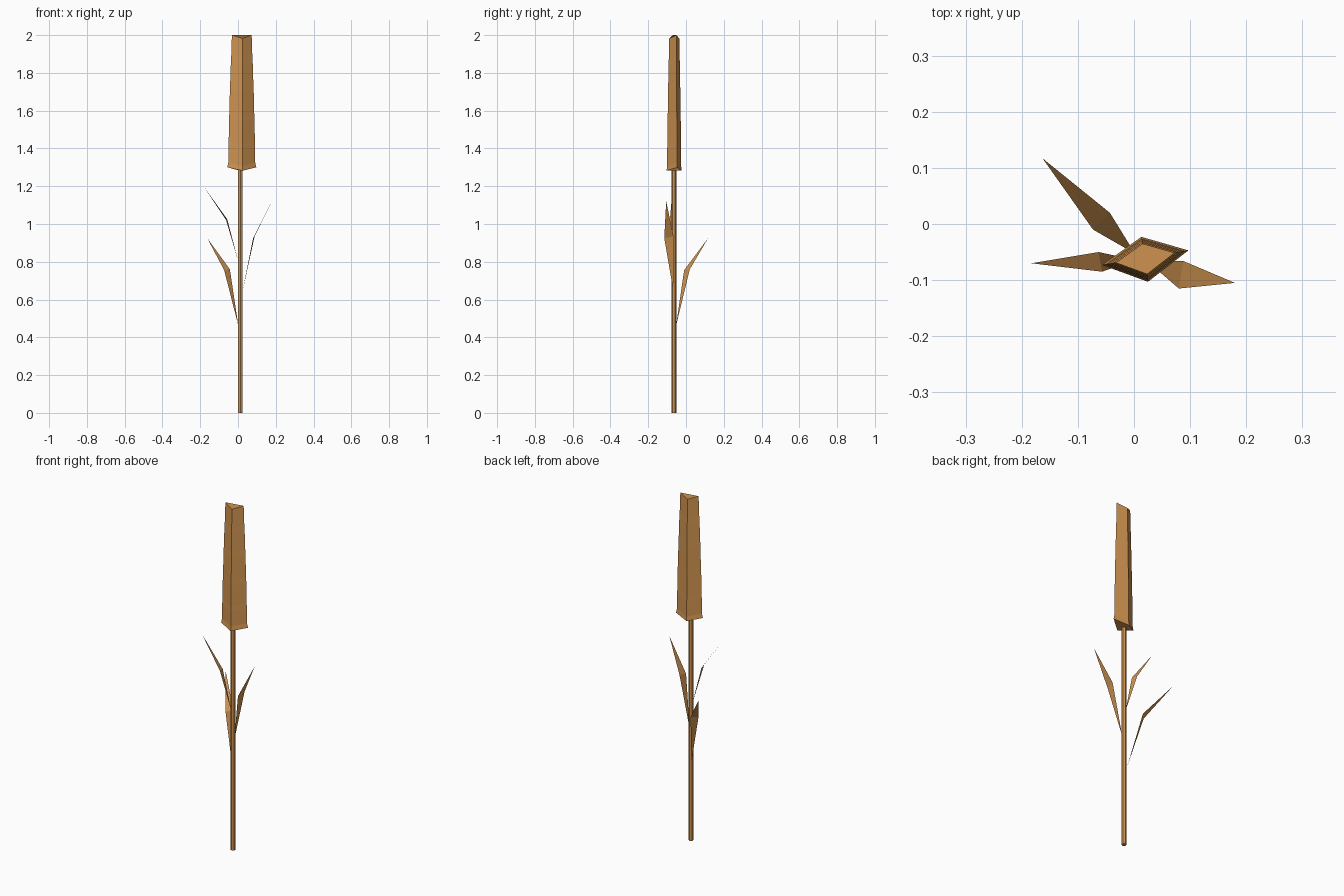
import bpy, bmesh, math
from mathutils import Vector

if "Cube" in bpy.data.objects:
    bpy.data.objects.remove(bpy.data.objects["Cube"])

mat = bpy.data.materials.new("straw")
mat.diffuse_color = (0.62, 0.29, 0.08, 1)
mat.use_nodes = True
mat.node_tree.nodes["Principled BSDF"].inputs["Base Color"].default_value = mat.diffuse_color


def finish(name, bm):
    me = bpy.data.meshes.new(name)
    bm.to_mesh(me)
    bm.free()
    me.materials.append(mat)
    ob = bpy.data.objects.new(name, me)
    bpy.context.collection.objects.link(ob)
    return ob


def loft(name, rings):
    """Closed skin through a list of equal-sized point rings."""
    bm = bmesh.new()
    vs = [[bm.verts.new(p) for p in ring] for ring in rings]
    n = len(vs[0])
    for a, b in zip(vs, vs[1:]):
        for i in range(n):
            j = (i + 1) % n
            bm.faces.new((a[i], a[j], b[j], b[i]))
    bm.faces.new(vs[0][::-1])
    bm.faces.new(vs[-1])
    bmesh.ops.recalc_face_normals(bm, faces=bm.faces)
    return finish(name, bm)


# Stem: thin six-sided stalk
def stem_ring(z):
    return [(0.013 + 0.0135 * math.cos(math.radians(60 * i + 30)),
             -0.064 + 0.0135 * math.sin(math.radians(60 * i + 30)), z) for i in range(6)]


loft("stem", [stem_ring(0), stem_ring(1.3)])

# Seed head: skewed diamond section, tiers that flare slightly at their lower edge
bottom = [Vector(p) for p in ((-0.057, -0.073), (0.025, -0.103), (0.097, -0.047), (0.013, -0.023))]
centre = Vector((0.02, -0.0605))
dips = (0, -0.018, 0, -0.018)   # front and back corners sit lower
tiers = ((1.3, 1.0), (1.325, 0.925), (1.41, 0.92), (1.44, 0.9), (1.56, 0.875), (1.59, 0.855),
         (1.72, 0.815), (1.75, 0.795), (1.86, 0.75), (1.89, 0.725), (2.0, 0.68))


def head_ring(z, s):
    return [(*(centre + (p - centre) * s), z + d) for p, d in zip(bottom, dips)]


loft("seed_head", [head_ring(z, s) for z, s in tiers])


# Leaves: a blade widening to a bend and then running out to a point
def leaf(name, base, side_a, side_b, tip):
    bm = bmesh.new()
    b, l, r, t = [bm.verts.new(p) for p in (base, side_a, side_b, tip)]
    bm.faces.new((b, r, l))
    bm.faces.new((l, r, t))
    return finish(name, bm)


leaf("lower_leaf", (0.002, -0.053, 0.46), (-0.043, 0.02, 0.76), (-0.073, -0.01, 0.755), (-0.163, 0.117, 0.925))
leaf("right_leaf", (0.023, -0.066, 0.64), (0.08, -0.115, 0.925), (0.088, -0.066, 0.935), (0.18, -0.105, 1.12))
leaf("upper_leaf", (0.002, -0.064, 0.80), (-0.063, -0.05, 1.02), (-0.057, -0.085, 1.025), (-0.183, -0.07, 1.20))
